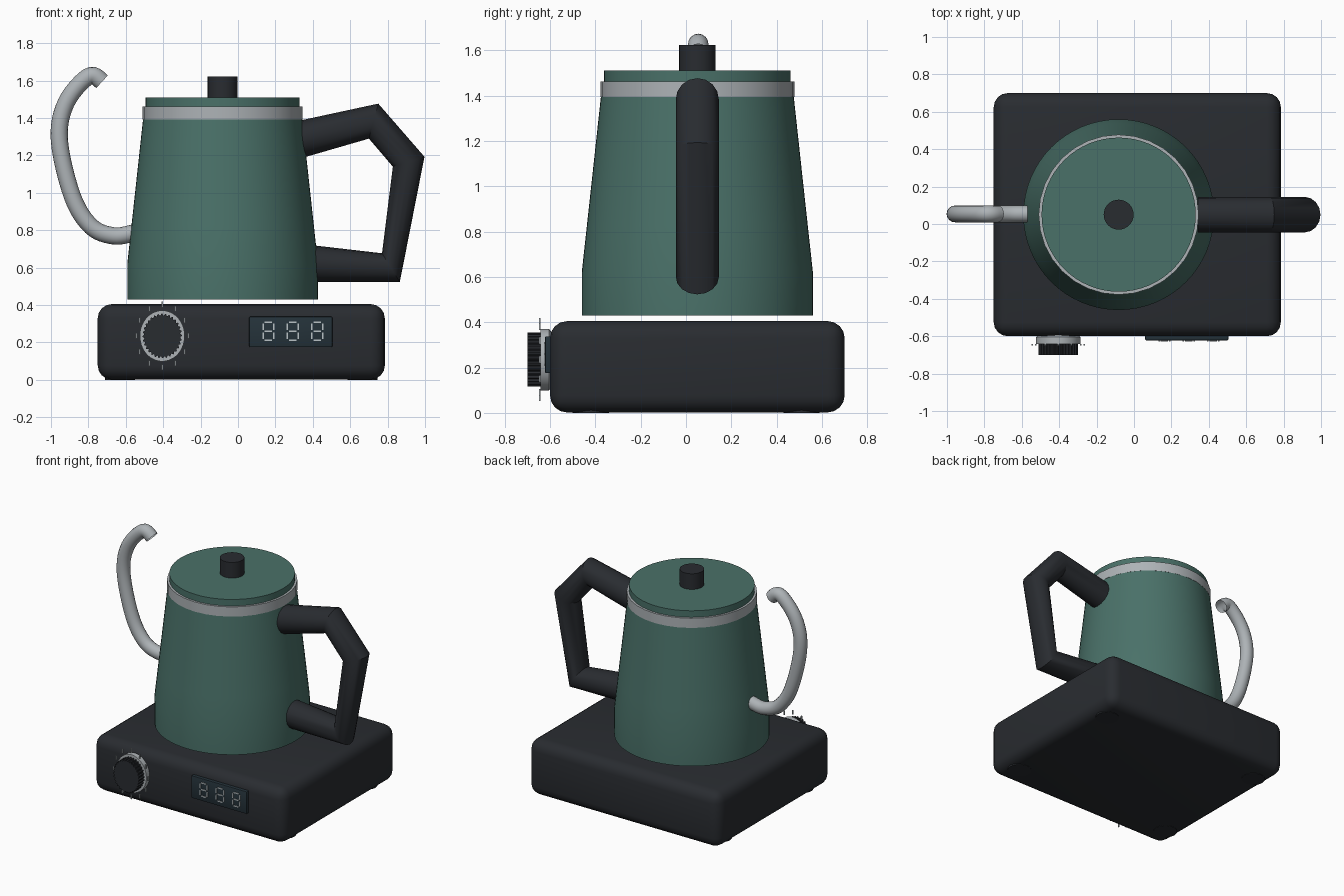
import bpy, bmesh
from math import sin, cos, pi, radians
from mathutils import Vector

if "Cube" in bpy.data.objects:
    bpy.data.objects.remove(bpy.data.objects["Cube"])


def material(name, rgb):
    m = bpy.data.materials.new(name)
    m.diffuse_color = (*rgb, 1)
    m.use_nodes = True
    m.node_tree.nodes["Principled BSDF"].inputs["Base Color"].default_value = m.diffuse_color
    return m


DARK = material("dark", (0.022, 0.025, 0.03))
GREEN = material("green", (0.068, 0.165, 0.14))
STEEL = material("steel", (0.42, 0.45, 0.47))
GLASS = material("glass", (0.018, 0.032, 0.042))
PALE = material("pale", (0.5, 0.55, 0.57))
CX, CY = -0.082, 0.05          # kettle axis
KX, KZ = -0.405, 0.235         # dial centre


def finish(name, bm, mat, angle=40):
    bmesh.ops.recalc_face_normals(bm, faces=bm.faces)
    me = bpy.data.meshes.new(name)
    bm.to_mesh(me)
    bm.free()
    me.materials.append(mat)
    ob = bpy.data.objects.new(name, me)
    bpy.context.collection.objects.link(ob)
    bpy.ops.object.select_all(action='DESELECT')
    ob.select_set(True)
    bpy.context.view_layer.objects.active = ob
    bpy.ops.object.shade_smooth_by_angle(angle=radians(angle))
    return ob


def skin(name, rings, mat, caps=True, angle=40):
    """Join a list of equal point rings into one surface."""
    bm = bmesh.new()
    vs = [[bm.verts.new(p) for p in r] for r in rings]
    n = len(vs[0])
    for a, b in zip(vs, vs[1:]):
        for i in range(n):
            j = (i + 1) % n
            bm.faces.new((a[i], a[j], b[j], b[i]))
    if caps:
        bm.faces.new(vs[0])
        bm.faces.new(vs[-1])
    return finish(name, bm, mat, angle)


def lathe(name, profile, mat, x=CX, y=CY, n=64):
    return skin(name, [[(x + r * cos(2 * pi * i / n), y + r * sin(2 * pi * i / n), z)
                        for i in range(n)] for r, z in profile], mat)


def add_box(bm, x0, x1, y0, y1, z0, z1):
    vs = bmesh.ops.create_cube(bm, size=1)['verts']
    for v in vs:
        v.co = ((x0 + x1) / 2 + v.co.x * (x1 - x0), (y0 + y1) / 2 + v.co.y * (y1 - y0),
                (z0 + z1) / 2 + v.co.z * (z1 - z0))


def box(name, dims, mat, bevel=0, seg=4):
    bm = bmesh.new()
    add_box(bm, *dims)
    if bevel:
        bmesh.ops.bevel(bm, geom=bm.edges[:], offset=bevel, segments=seg,
                        profile=0.5, affect='EDGES')
    return finish(name, bm, mat)


# heating base and feet
box("base", (-0.75, 0.785, -0.6, 0.7, 0.002, 0.405), DARK, 0.075)
for x in (-0.63, 0.665):
    for y in (-0.42, 0.51):
        lathe("foot", [(0.08, 0), (0.08, 0.05)], DARK, x, y, 32)

# kettle body, rim, lid and lid knob
lathe("kettle_body", [(0.51, 0.43), (0.51, 0.62), (0.487, 0.83), (0.463, 1.05),
                      (0.425, 1.40)], GREEN)
lathe("rim_band", [(0.428, 1.393), (0.428, 1.463)], STEEL, n=32)
lathe("lid", [(0.412, 1.45), (0.412, 1.51)], GREEN)
lathe("lid_knob", [(0.08, 1.50), (0.08, 1.623)], DARK, n=32)

# handle: outer and inner outline points give each angled ring
outer = [(0.30, 1.38), (0.75, 1.477), (0.997, 1.193), (0.865, 0.523), (0.38, 0.523)]
inner = [(0.32, 1.18), (0.70, 1.29), (0.828, 1.14), (0.77, 0.677), (0.38, 0.722)]
rings = []
for (ox, oz), (ix, iz) in zip(outer, inner):
    mx, mz, hx, hz = (ox + ix) / 2, (oz + iz) / 2, (ox - ix) / 2, (oz - iz) / 2
    rings.append([(mx + hx * cos(t), CY + 0.095 * sin(t), mz + hz * cos(t))
                  for t in (2 * pi * k / 16 for k in range(16))])
skin("handle", rings, DARK, angle=35)

# gooseneck spout: open tube along a smoothed path
path = [(-0.56, 0.785), (-0.665, 0.77), (-0.785, 0.82), (-0.885, 0.98), (-0.955, 1.28),
        (-0.92, 1.48), (-0.80, 1.622), (-0.727, 1.594)]
pts = [Vector(p) for p in [(-0.46, 0.81)] + path + [(-0.68, 1.52)]]
line = []
for a, b, c, d in zip(pts, pts[1:], pts[2:], pts[3:]):
    for k in range(6):
        t = k / 6
        line.append(0.5 * (2 * b + (c - a) * t + (2 * a - 5 * b + 4 * c - d) * t * t
                           + (3 * b - a - 3 * c + d) * t ** 3))
line.append(pts[-2])
rings = []
for i, p in enumerate(line):
    tan = (line[min(i + 1, len(line) - 1)] - line[max(i - 1, 0)]).normalized()
    rings.append([(p.x - tan.y * 0.046 * cos(t), CY + 0.004 + 0.045 * sin(t),
                   p.y + tan.x * 0.046 * cos(t)) for t in (2 * pi * k / 16 for k in range(16))])
skin("spout", rings, STEEL, caps=False)


# dial: slightly tall collar and ribbed grip
def dial_ring(rx, y, n, tooth=0):
    return [(KX + (rx - tooth * (i % 4 > 1)) * cos(2 * pi * i / n), y,
             KZ + 1.135 * (rx - tooth * (i % 4 > 1)) * sin(2 * pi * i / n)) for i in range(n)]


skin("dial_collar", [dial_ring(0.085, -0.575, 48), dial_ring(0.12, -0.605, 48),
                     dial_ring(0.12, -0.642, 48)], STEEL)
skin("dial_grip", [dial_ring(0.105, -0.635, 128, 0.008),
                   dial_ring(0.105, -0.70, 128, 0.008)], DARK, angle=20)

# dial tick marks
bm = bmesh.new()
for k in range(12):
    x = KX + 0.138 * cos(2 * pi * k / 12)
    z = KZ + 0.168 * sin(2 * pi * k / 12)
    add_box(bm, x - 0.004, x + 0.004, -0.649, -0.642, z - 0.015, z + 0.015)
finish("dial_ticks", bm, PALE)

# display panel with seven-segment cells
box("display_panel", (0.06, 0.505, -0.622, -0.59, 0.175, 0.338), GLASS, 0.006, 2)
bm = bmesh.new()
for x in (0.163, 0.293, 0.423):
    for z in (0.212, 0.26, 0.308):
        add_box(bm, x - 0.02, x + 0.02, -0.627, -0.62, z - 0.004, z + 0.004)
    for s in (-0.029, 0.029):
        for z in (0.236, 0.284):
            add_box(bm, x + s - 0.004, x + s + 0.004, -0.627, -0.62, z - 0.017, z + 0.017)
finish("display_segments", bm, PALE)
